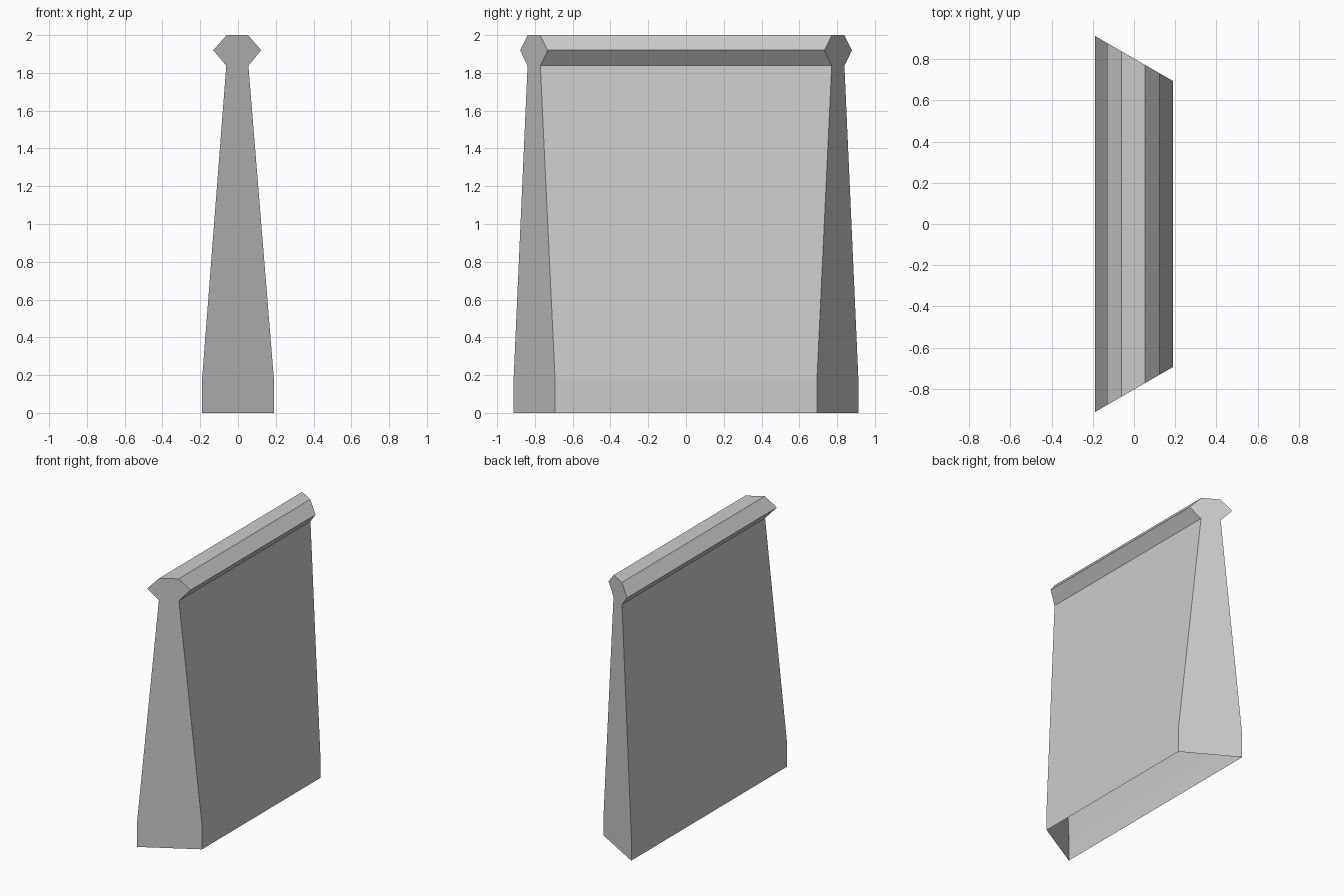
import bpy
import bmesh

if "Cube" in bpy.data.objects:
    bpy.data.objects.remove(bpy.data.objects["Cube"])

# Cross-section of the wall (x, z): plinth, tapering face, flared coping
profile = [(-0.19, 0), (-0.19, 0.18), (-0.062, 1.838), (-0.131, 1.92), (-0.06, 2),
           (0.053, 2), (0.123, 1.92), (0.055, 1.838), (0.19, 0.18), (0.19, 0)]
HALF_LENGTH = 0.803   # half length along the centre line
MITRE = 0.577         # tan(30 degrees) mitre at both ends

bm = bmesh.new()


def mitred_end(side):
    """Profile ring whose ends are cut at the mitre angle."""
    return [bm.verts.new((x, side * (HALF_LENGTH - MITRE * x), z)) for x, z in profile]


front, back = mitred_end(-1), mitred_end(1)

# Long faces between the two ends; the underside stays open
for i in range(len(profile) - 1):
    bm.faces.new((front[i], front[i + 1], back[i + 1], back[i]))

# Mitred end caps
bm.faces.new(front)
bm.faces.new(back[::-1])

# Consistent outward normals
bmesh.ops.recalc_face_normals(bm, faces=bm.faces)
if sum(f.normal.z * f.calc_area() for f in bm.faces) < 0:
    bmesh.ops.reverse_faces(bm, faces=bm.faces)

mesh = bpy.data.meshes.new("wall_segment")
bm.to_mesh(mesh)
bm.free()
wall = bpy.data.objects.new("wall_segment", mesh)
bpy.context.collection.objects.link(wall)
